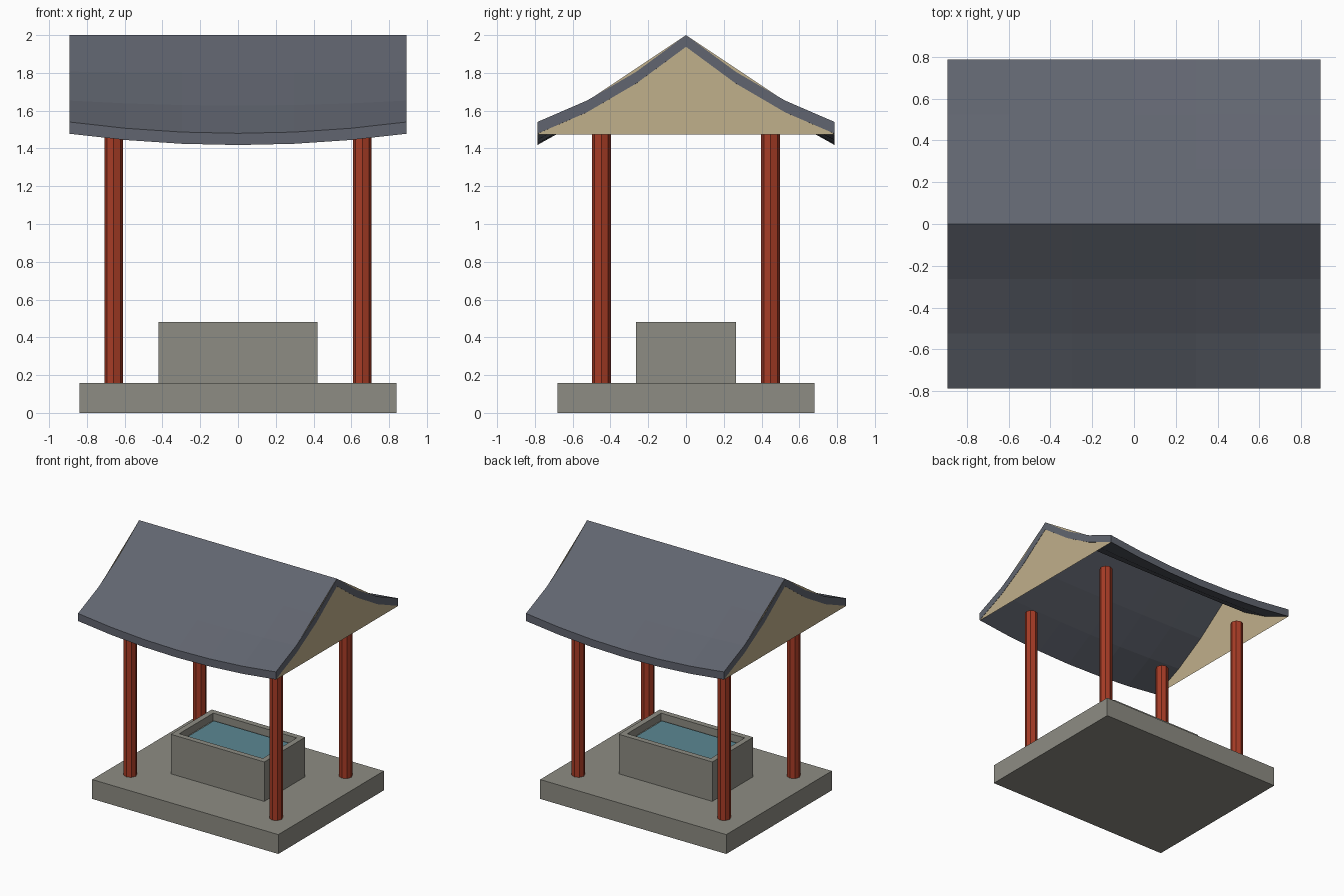
import bpy, bmesh
from mathutils import Matrix

cube = bpy.data.objects.get("Cube")
if cube:
    bpy.data.objects.remove(cube, do_unlink=True)


def material(name, *srgb):
    """Flat colour given as 0-255 values, stored as linear."""
    colour = [(c / 255) ** 2.2 for c in srgb] + [1]
    mat = bpy.data.materials.new(name)
    mat.use_nodes = True
    mat.diffuse_color = colour
    mat.node_tree.nodes["Principled BSDF"].inputs["Base Color"].default_value = colour
    return mat


stone = material("grey stone", 140, 139, 130)
red = material("red painted wood", 166, 62, 42)
slate = material("slate roof", 97, 101, 111)
plaster = material("tan plaster", 191, 174, 138)
blue = material("water blue", 92, 134, 145)


def make(name, bm, mat):
    mesh = bpy.data.meshes.new(name)
    bm.to_mesh(mesh)
    bm.free()
    mesh.materials.append(mat)
    obj = bpy.data.objects.new(name, mesh)
    bpy.context.collection.objects.link(obj)
    return obj


def box(half_x, half_y, z0, z1):
    bm = bmesh.new()
    bmesh.ops.create_cube(bm, size=2)
    for v in bm.verts:
        v.co = (v.co.x * half_x, v.co.y * half_y, z1 if v.co.z > 0 else z0)
    return bm


BASE_TOP, EAVE, RIDGE = 0.158, 1.475, 2.0
HALF_X, HALF_Y, THICK = 0.893, 0.787, 0.062

# Stone platform
make("platform", box(0.84, 0.68, 0, BASE_TOP), stone)

# Basin with a sunken top
RIM, WATER_Z = 0.064, 0.43
bm = box(0.422, 0.264, BASE_TOP, 0.48)
top = max(bm.faces, key=lambda f: f.calc_center_median().z)
bmesh.ops.inset_region(bm, faces=[top], thickness=RIM)
pit = bmesh.ops.extrude_face_region(bm, geom=[top])
for v in pit["geom"]:
    if isinstance(v, bmesh.types.BMVert):
        v.co.z = WATER_Z - 0.01
bmesh.ops.delete(bm, geom=[top], context="FACES_ONLY") if top.is_valid else None
bmesh.ops.recalc_face_normals(bm, faces=bm.faces)
make("basin", bm, stone)

# Water sheet
make("water", box(0.422 - RIM, 0.264 - RIM, WATER_Z - 0.008, WATER_Z), blue)

# Eight-sided posts
for x, x_name in ((-0.658, "right"), (0.658, "left")):
    for y, y_name in ((-0.448, "front"), (0.448, "back")):
        bm = bmesh.new()
        bmesh.ops.create_cone(
            bm, cap_ends=True, segments=8, radius1=0.05, radius2=0.05,
            depth=EAVE - BASE_TOP,
            matrix=Matrix.Translation((x, y, (EAVE + BASE_TOP) / 2)))
        make(f"{y_name}_{x_name}_post", bm, red)

# Sagging roof slab with lifted eave corners
bm = bmesh.new()
bmesh.ops.create_grid(bm, x_segments=6, y_segments=6, size=1)
for v in bm.verts:
    u, t = v.co.x, abs(v.co.y)
    z = RIDGE - 0.52 * t - 0.12 * t * (1 - t) + 0.06 * (u * t) ** 2
    v.co = (u * HALF_X, v.co.y * HALF_Y, z)
slab = bmesh.ops.extrude_face_region(bm, geom=bm.faces[:], use_keep_orig=True)
for v in slab["geom"]:
    if isinstance(v, bmesh.types.BMVert):
        v.co.z -= THICK
bmesh.ops.recalc_face_normals(bm, faces=bm.faces)
make("roof", bm, slate)

# Triangular gable walls
for side, name in ((-1, "right_gable"), (1, "left_gable")):
    bm = bmesh.new()
    x = side * (HALF_X - 0.002)
    corners = [(x, -HALF_Y * side, EAVE), (x, HALF_Y * side, EAVE), (x, 0, RIDGE)]
    bm.faces.new([bm.verts.new(c) for c in corners])
    make(name, bm, plaster)
